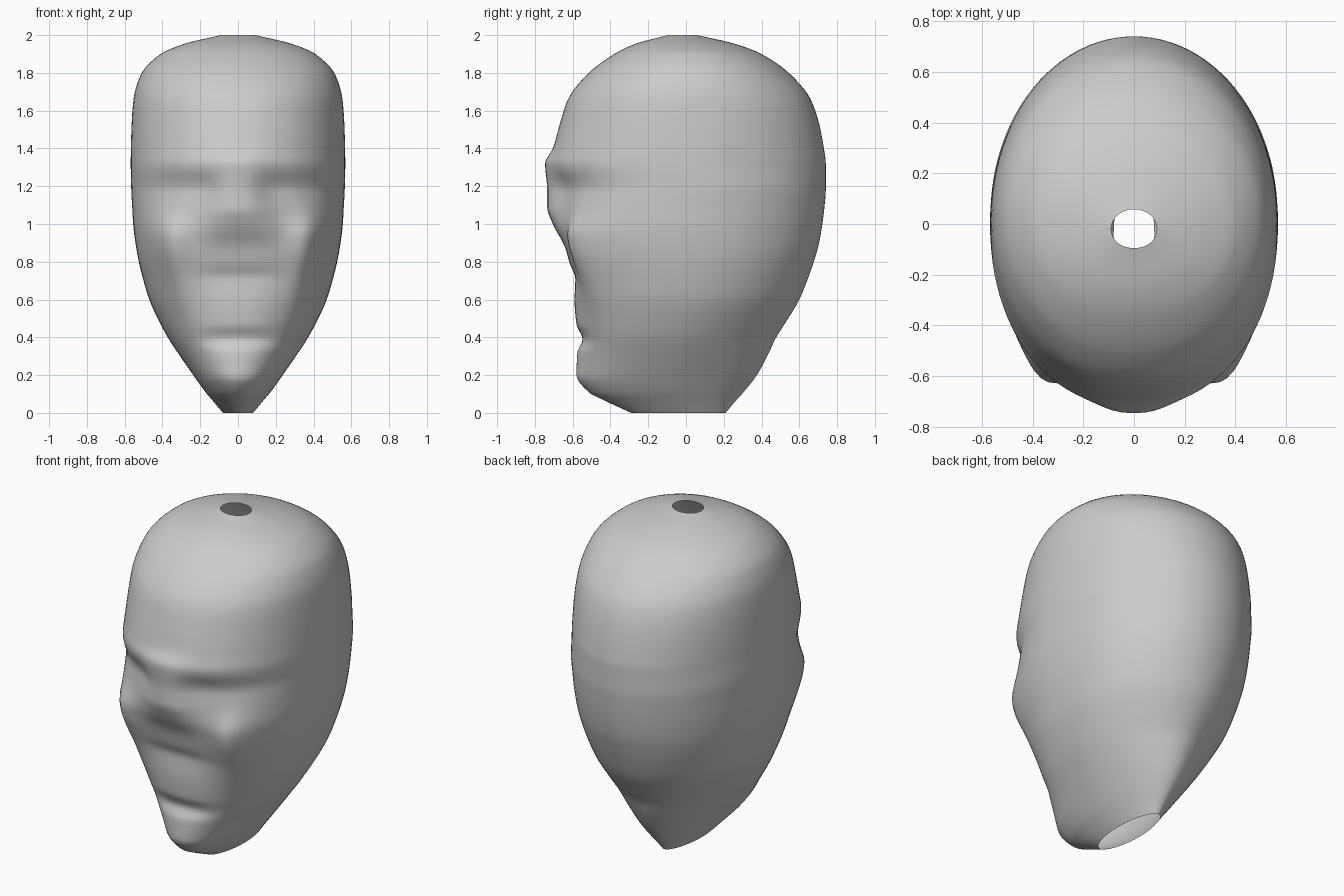
import bpy, math

if "Cube" in bpy.data.objects:
    bpy.data.objects.remove(bpy.data.objects["Cube"])

# Head sections: height, half width, face side y, back y, face midline y
ROWS = [
    (0.00, .080, -.290, .210, -.290),
    (0.06, .130, -.420, .260, -.420),
    (0.11, .172, -.515, .305, -.515),
    (0.20, .237, -.575, .375, -.580),
    (0.32, .320, -.573, .440, -.575),
    (0.39, .366, -.574, .472, -.548),
    (0.47, .410, -.578, .522, -.580),
    (0.60, .470, -.592, .600, -.590),
    (0.71, .503, -.609, .645, -.586),
    (0.79, .523, -.628, .673, -.615),
    (0.88, .540, -.650, .700, -.642),
    (1.00, .555, -.665, .722, -.705),
    (1.09, .560, -.664, .733, -.735),
    (1.18, .565, -.660, .740, -.735),
    (1.32, .568, -.722, .740, -.746),
    (1.40, .567, -.703, .730, -.705),
    (1.53, .563, -.668, .705, -.668),
    (1.66, .553, -.625, .660, -.625),
    (1.79, .515, -.525, .555, -.525),
    (1.90, .410, -.380, .400, -.380),
    (1.955, .280, -.265, .255, -.265),
    (2.00, .090, -.095, .058, -.095),
]
# Squareness of the front half by height
FRONT = [(0, 2.0), (.25, 2.1), (.6, 2.35), (.9, 2.45), (1.06, 2.4),
         (1.22, 2.25), (1.32, 2.15), (2, 2.1)]
SEG, SUB = 96, 5


def smoothstep(a, b, v):
    t = min(1, max(0, (v - a) / (b - a)))
    return t * t * (3 - 2 * t)


def hermite(rows, z, k):
    """Smooth interpolation of column k over height, free of overshoot."""
    i = max(j for j in range(len(rows) - 1) if rows[j][0] <= z + 1e-9)

    def slope(j):
        return (rows[j + 1][k] - rows[j][k]) / (rows[j + 1][0] - rows[j][0])

    def tangent(j):
        if j == 0:
            return slope(0)
        if j == len(rows) - 1:
            return slope(j - 1)
        a, b = slope(j - 1), slope(j)
        return 0 if a * b <= 0 else 2 * a * b / (a + b)

    h = rows[i + 1][0] - rows[i][0]
    t = (z - rows[i][0]) / h
    return ((2*t**3 - 3*t**2 + 1) * rows[i][k] + (t**3 - 2*t**2 + t) * h * tangent(i)
            + (3*t**2 - 2*t**3) * rows[i + 1][k] + (t**3 - t**2) * h * tangent(i + 1))


def power(v, e):
    return math.copysign(abs(v) ** e, v)


def ring(z):
    w, side, back, mid = (hermite(ROWS, z, k) for k in range(1, 5))
    c = (back + side) / 2
    n_front = hermite(FRONT, z, 1)
    n_back = 1.87 + .13 * smoothstep(.3, .9, z)
    reach = .2 - .06 * smoothstep(.9, 1.2, z)
    cheek = .07 * math.exp(-((z - .92) / (.13 if z > .92 else .28)) ** 2)
    pts = []
    for j in range(SEG):
        a = 2 * math.pi * j / SEG
        s, co = math.sin(a), math.cos(a)
        n = n_front if co > 0 else n_back
        x = w * power(s, 2 / n)
        d = power(co, 2 / n)
        if co > 0:
            blend = math.exp(-(abs(x) / reach) ** 3)
            y = c + (side + (mid - side) * blend - c) * d
            y -= cheek * math.exp(-((abs(x) / w - .68) / .17) ** 2)
        else:
            y = c + (back - c) * abs(d)
        pts.append((x, y, z))
    return pts


# Loft the open shell from neck opening to crown hole
heights = [a[0] + (b[0] - a[0]) * k / SUB
           for a, b in zip(ROWS, ROWS[1:]) for k in range(SUB)] + [2.0]
verts = [p for z in heights for p in ring(z)]
faces = []
for r in range(len(heights) - 1):
    for j in range(SEG):
        k = (j + 1) % SEG
        faces.append((r*SEG + j, r*SEG + k, (r + 1)*SEG + k, (r + 1)*SEG + j))

mesh = bpy.data.meshes.new("head")
mesh.from_pydata(verts, [], faces)
mesh.update()
head = bpy.data.objects.new("head", mesh)
bpy.context.collection.objects.link(head)
for p in mesh.polygons:
    p.use_smooth = True
